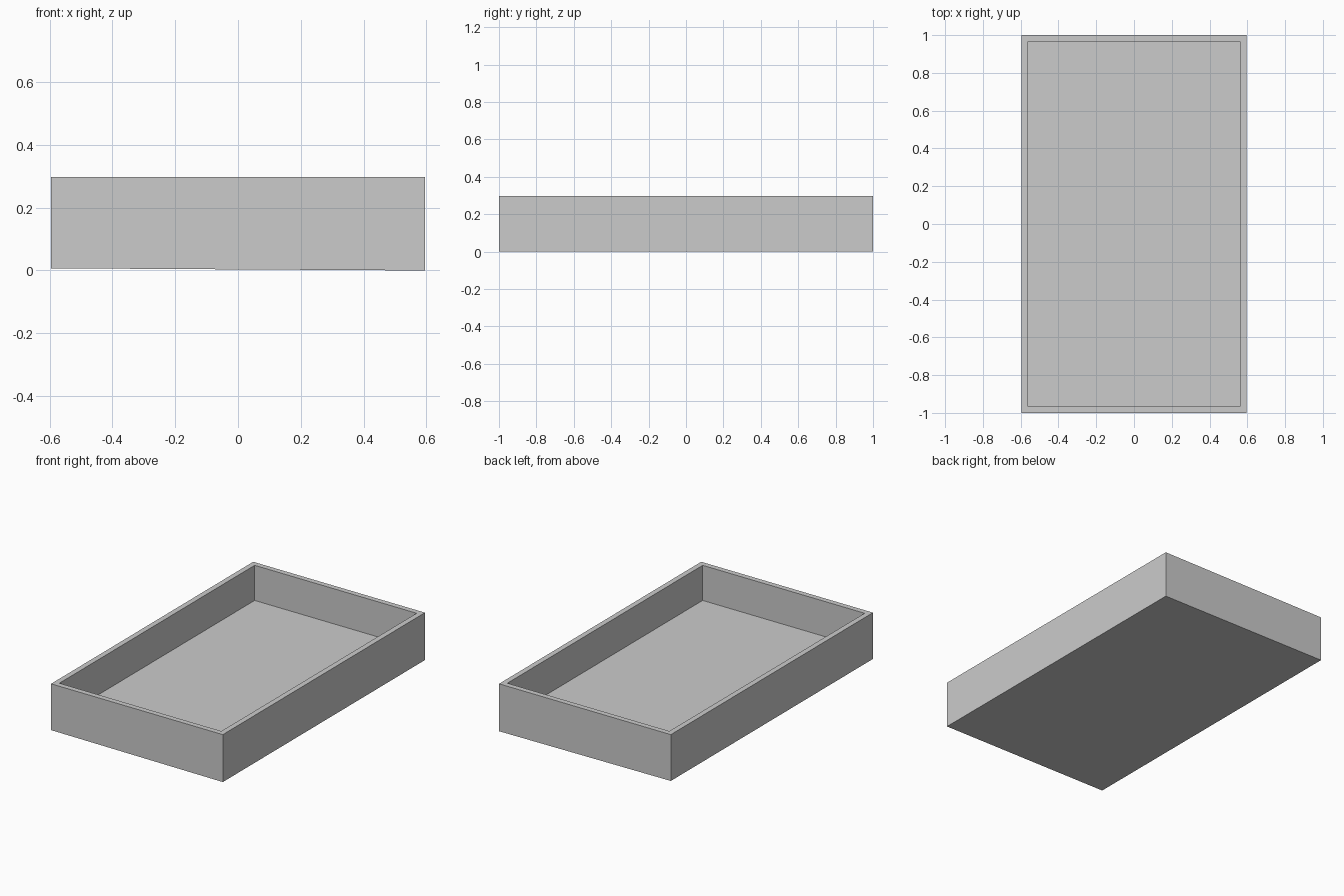
import bpy, bmesh

if "Cube" in bpy.data.objects:
    bpy.data.objects.remove(bpy.data.objects["Cube"])

WIDTH, LENGTH, HEIGHT = 1.19, 2.0, 0.297
WALL, FLOOR = 0.048, 0.077
TILT = 0.007  # underside rises slightly towards the left

# Open tray: a block whose top is inset for the rim and pushed down to the floor
bm = bmesh.new()
bmesh.ops.create_cube(bm, size=1)
for v in bm.verts:
    v.co.x *= WIDTH
    v.co.y *= LENGTH
    v.co.z = (v.co.z + 0.5) * HEIGHT
    if v.co.z < 0.01 and v.co.x < 0:
        v.co.z = TILT

top = max(bm.faces, key=lambda f: f.calc_center_median().z)
bmesh.ops.inset_region(bm, faces=[top], thickness=WALL)

# Vertical inner walls down to the tray floor
cavity = bmesh.ops.extrude_discrete_faces(bm, faces=[top])["faces"][0]
for v in cavity.verts:
    v.co.z = FLOOR
bmesh.ops.recalc_face_normals(bm, faces=bm.faces)

mesh = bpy.data.meshes.new("tray")
bm.to_mesh(mesh)
bm.free()
bpy.context.collection.objects.link(bpy.data.objects.new("tray", mesh))
